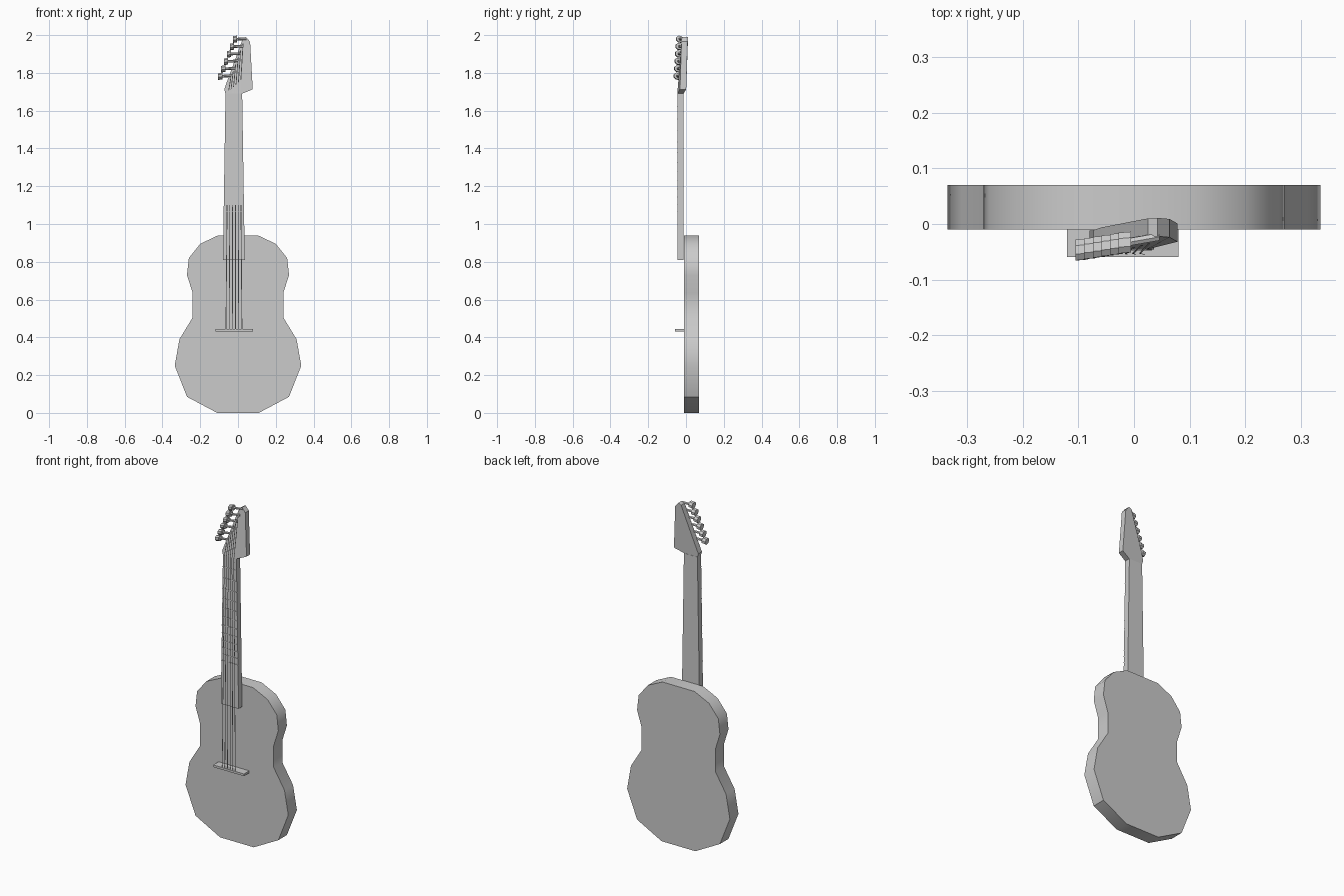
import bpy, bmesh, math
from mathutils import Vector, Matrix

if "Cube" in bpy.data.objects:
    bpy.data.objects.remove(bpy.data.objects["Cube"])


def finish(name, bm, smooth=None):
    bmesh.ops.recalc_face_normals(bm, faces=bm.faces)
    mesh = bpy.data.meshes.new(name)
    bm.to_mesh(mesh)
    bm.free()
    ob = bpy.data.objects.new(name, mesh)
    bpy.context.collection.objects.link(ob)
    if smooth:
        bpy.ops.object.select_all(action='DESELECT')
        ob.select_set(True)
        bpy.context.view_layer.objects.active = ob
        bpy.ops.object.shade_smooth_by_angle(angle=math.radians(smooth))
    return ob


def slab(name, points, depth, smooth=None):
    """Outline of (x, y_front, z) points given thickness towards +y."""
    bm = bmesh.new()
    front = [bm.verts.new(p) for p in points]
    back = [bm.verts.new((x, y + depth, z)) for x, y, z in points]
    bm.faces.new(front)
    bm.faces.new(back[::-1])
    for i in range(len(front)):
        j = (i + 1) % len(front)
        bm.faces.new((front[i], back[i], back[j], front[j]))
    return finish(name, bm, smooth)


def rod(bm, a, b, ry, rz, sides):
    """Elliptical rod from a to b, running roughly along x."""
    a, b = Vector(a), Vector(b)
    rings = []
    for c in (a, b):
        rings.append([bm.verts.new(c + Vector((0, ry * math.cos(t), rz * math.sin(t))))
                      for t in (2 * math.pi * k / sides for k in range(sides))])
    for k in range(sides):
        m = (k + 1) % sides
        bm.faces.new((rings[0][k], rings[0][m], rings[1][m], rings[1][k]))
    bm.faces.new(rings[0])
    bm.faces.new(rings[1][::-1])


# Body: mirrored half outline
half = [(.11, 0), (.27, .085), (.335, .25), (.31, .39), (.24, .505),
        (.24, .635), (.27, .73), (.26, .82), (.2, .895), (.105, .94)]
outline = half + [(-x, z) for x, z in reversed(half)]
slab("body", [(x, -.01, z) for x, z in outline], .08, 35)

# Neck and bridge
slab("neck", [(-.08, -.046, .81), (.036, -.046, .81), (.022, -.046, 1.69), (-.066, -.046, 1.69)], .034)
slab("bridge", [(-.12, -.059, .43), (.08, -.059, .43), (.08, -.059, .443), (-.12, -.059, .443)], .05)

# Headstock, leaning back from the nut
head = [(-.066, -.046, 1.69), (.022, -.046, 1.69), (.078, -.032, 1.713), (.064, -.024, 1.965),
        (.042, -.022, 1.99), (.025, -.023, 1.98), (-.058, -.039, 1.755), (-.073, -.044, 1.712)]
slab("headstock", head, .033)

# Frets, spaced by the equal-tempered rule
for n in range(1, 13):
    z = .44 + 1.25 * 2 ** (-n / 12)
    t = (z - .81) / .88
    l, r = -.08 + .014 * t, .036 - .014 * t
    slab("fret", [(l, -.048, z), (r, -.048, z), (r, -.048, z + .004), (l, -.048, z + .004)], .003)

# Strings: thin ribbons from bridge over the nut to the tuners
bm = bmesh.new()
for i in range(6):
    zt = 1.775 + .036 * i
    path = [(-.064 + .017 * i, -.055, .44), (-.052 + .0125 * i, -.053, 1.69),
            (-.038 + .013 * i, -.05 + .003 * i, zt)]
    w = .002
    rows = [(bm.verts.new((x - w, y, z)), bm.verts.new((x + w, y, z))) for x, y, z in path]
    for a, b in zip(rows, rows[1:]):
        bm.faces.new((a[0], a[1], b[1], b[0]))
finish("strings", bm)

# Tuners: shaft plus flattened button, in a row up the left edge
for i in range(6):
    x, y, z = -.094 + .0155 * i, -.046 + .0025 * i, 1.782 + .0392 * i
    bm = bmesh.new()
    rod(bm, (x, y, z), (x + .062, y + .008, z + .008), .008, .007, 6)
    rod(bm, (x - .011, y, z - .002), (x + .011, y, z + .002), .021, .017, 8)
    # lean the button so its front edge sits higher
    bmesh.ops.rotate(bm, verts=bm.verts, cent=(x, y, z), matrix=Matrix.Rotation(-.5, 3, 'X'))
    finish("tuner", bm)
